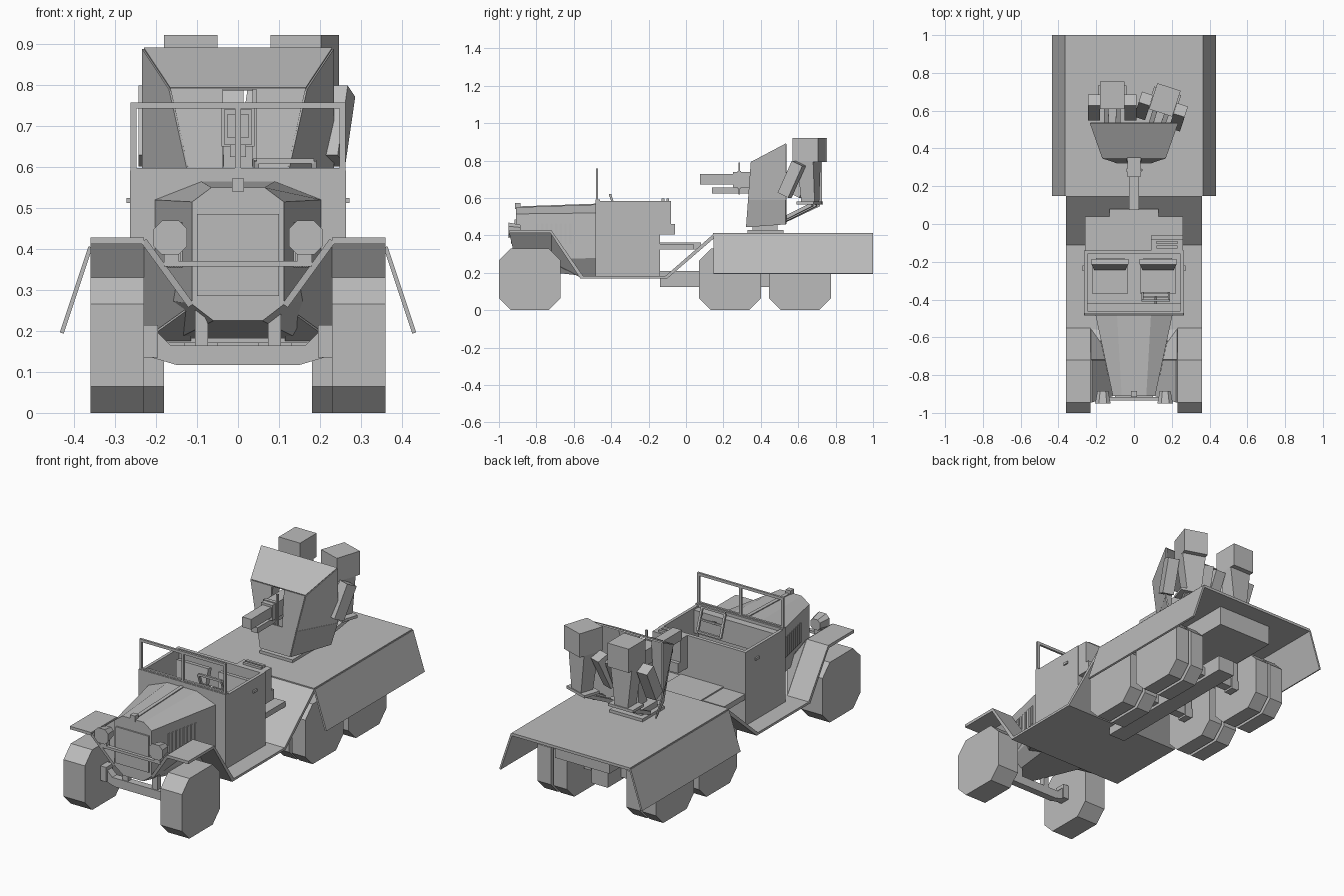
import bpy, bmesh, math
from mathutils import Vector, Matrix

grey = bpy.data.materials.new("plain_grey")
grey.diffuse_color = (0.5, 0.5, 0.5, 1)


def mesh(name, verts, faces):
    me = bpy.data.meshes.new(name)
    me.from_pydata([Vector(v) for v in verts], [], faces)
    bm = bmesh.new()
    bm.from_mesh(me)
    bmesh.ops.recalc_face_normals(bm, faces=bm.faces)
    bm.to_mesh(me)
    bm.free()
    me.materials.append(grey)
    ob = bpy.data.objects.new(name, me)
    bpy.context.collection.objects.link(ob)
    return ob


def loft(name, a, b):
    """Closed solid between two matching rings."""
    n = len(a)
    faces = [(i, (i + 1) % n, n + (i + 1) % n, n + i) for i in range(n)]
    faces += [tuple(range(n))[::-1], tuple(range(n, 2 * n))]
    return mesh(name, list(a) + list(b), faces)


def box(name, x0, x1, y0, y1, z0, z1):
    ring = lambda z: [(x0, y0, z), (x1, y0, z), (x1, y1, z), (x0, y1, z)]
    return loft(name, ring(z0), ring(z1))


def extrude_x(name, x0, x1, pts):
    return loft(name, [(x0, y, z) for y, z in pts], [(x1, y, z) for y, z in pts])


def extrude_y(name, y0, y1, pts):
    return loft(name, [(x, y0, z) for x, z in pts], [(x, y1, z) for x, z in pts])


def plate(name, pts, t=0.008):
    """Flat panel with thickness centred on the given corners."""
    p = [Vector(v) for v in pts]
    n = (p[1] - p[0]).cross(p[2] - p[0]).normalized() * t / 2
    return loft(name, [v - n for v in p], [v + n for v in p])


def bar(name, a, b, w, d):
    """Rectangular bar from a to b, w across x, d deep."""
    a, b = Vector(a), Vector(b)
    ax = (b - a).normalized()
    u = (Vector((1, 0, 0)) - ax * ax.x).normalized()
    v = ax.cross(u)
    ring = lambda c: [c + u * sx * w / 2 + v * sy * d / 2 for sx, sy in ((-1, -1), (1, -1), (1, 1), (-1, 1))]
    return loft(name, ring(a), ring(b))


def octagon(cy, cz, r, c):
    return [(cy + a, cz + b) for a, b in ((-r + c, -r), (r - c, -r), (r, -r + c), (r, r - c),
                                          (r - c, r), (-r + c, r), (-r, r - c), (-r, -r + c))]


def wheel(name, x0, x1, cy):
    extrude_x(name, x0, x1, octagon(cy, 0.165, 0.165, 0.064))


# Chassis, floor and sloped panel up to the bed
box("floor", -0.36, 0.36, -0.565, -0.11, 0.17, 0.183)
extrude_x("rear_slope", -0.36, 0.36, [(-0.125, 0.17), (-0.10, 0.17), (0.15, 0.385), (0.15, 0.41)])
box("chassis_beam", -0.05, 0.05, -0.14, 0.75, 0.125, 0.21)
box("rear_shelf", -0.26, 0.26, -0.14, 0.04, 0.325, 0.355)
box("rear_locker", -0.13, 0.13, -0.14, 0.08, 0.325, 0.362)

# Bed with flared side panels
box("bed", -0.36, 0.36, 0.145, 1.0, 0.397, 0.412)
box("bed_underframe", -0.165, 0.165, 0.17, 0.9, 0.29, 0.40)
for s in (-1, 1):
    plate("bed_side", [(s * 0.36, 0.147, 0.405), (s * 0.36, 1, 0.405), (s * 0.43, 1, 0.195), (s * 0.43, 0.147, 0.195)], 0.01)

# Wheels, rear axles and front axle
for s in (-1, 1):
    wheel("front_wheel", s * 0.23, s * 0.36, -0.835)
    for cy in (0.235, 0.61):
        wheel("rear_inner_wheel", s * 0.18, s * 0.262, cy)
        wheel("rear_outer_wheel", s * 0.278, s * 0.36, cy)
for cy in (0.235, 0.61):
    box("rear_axle", -0.3, 0.3, cy - 0.025, cy + 0.025, 0.14, 0.19)
    for s in (-1, 1):
        box("axle_hanger", s * 0.13, s * 0.17, cy - 0.03, cy + 0.03, 0.13, 0.3)
extrude_y("front_axle", -0.855, -0.815, [(-0.15, 0.117), (0.15, 0.117), (0.21, 0.135), (0.21, 0.21),
                                         (0.165, 0.165), (-0.165, 0.165), (-0.21, 0.21), (-0.21, 0.135)])
for s in (-1, 1):
    box("axle_end", s * 0.195, s * 0.235, -0.865, -0.805, 0.135, 0.215)
    box("axle_post", s * 0.073, s * 0.105, -0.85, -0.82, 0.16, 0.27)

# Front fenders and inner aprons
for s in (-1, 1):
    extrude_x("fender", s * 0.23, s * 0.36, [(-0.945, 0.412), (-0.945, 0.428), (-0.72, 0.428), (-0.55, 0.183),
                                             (-0.565, 0.17), (-0.725, 0.412)])
    plate("apron", [(s * 0.23, -0.945, 0.42), (s * 0.23, -0.72, 0.42), (s * 0.115, -0.72, 0.262), (s * 0.115, -0.91, 0.262)], 0.016)
    plate("apron_rear", [(s * 0.23, -0.72, 0.42), (s * 0.23, -0.56, 0.18), (s * 0.115, -0.72, 0.262)], 0.01)
    plate("apron_foot", [(s * 0.23, -0.56, 0.178), (s * 0.115, -0.56, 0.178), (s * 0.115, -0.72, 0.262)], 0.01)

# Hood tapering to the grille
def section(y, half):
    return [(x, y, z) for x, z in half] + [(-x, y, z) for x, z in reversed(half)]

nose = section(-0.91, [(0.065, 0.55), (0.112, 0.515), (0.112, 0.265), (0.06, 0.225)])
loft("hood", nose, section(-0.475, [(0.09, 0.565), (0.205, 0.52), (0.205, 0.28), (0.16, 0.175)]))
box("grille", -0.1, 0.1, -0.918, -0.905, 0.285, 0.485)
box("radiator_cap", -0.015, 0.015, -0.915, -0.885, 0.54, 0.572)
bar("hood_hinge", (0, -0.9, 0.552), (0, -0.475, 0.567), 0.02, 0.006)
for s in (-1, 1):
    for i in range(8):
        y = -0.8 + i * 0.025
        x = 0.112 + (y + 0.91) / 0.435 * 0.093
        box("louver", s * (x - 0.01), s * (x + 0.005), y, y + 0.012, 0.355, 0.465)

# Headlights on a cross bar
box("lamp_bar", -0.18, 0.18, -0.935, -0.915, 0.357, 0.371)
for s in (-1, 1):
    lamp = octagon(s * 0.165, 0.428, 0.041, 0.02)
    loft("headlight", [(x, -0.95, z) for x, z in lamp],
         [(s * 0.165 + (x - s * 0.165) * 0.7, -0.885, 0.428 + (z - 0.428) * 0.7) for x, z in lamp])
    box("lamp_stalk", s * 0.145, s * 0.18, -0.935, -0.905, 0.365, 0.40)

# Open cab
for s in (-1, 1):
    box("cab_side", s * 0.247, s * 0.264, -0.475, -0.14, 0.18, 0.585)
    box("door_handle", s * 0.262, s * 0.272, -0.25, -0.22, 0.512, 0.525)
    plate("seat_back", [(s * 0.03, -0.2, 0.55), (s * 0.225, -0.2, 0.55), (s * 0.21, -0.23, 0.35), (s * 0.045, -0.23, 0.35)], 0.03)
    box("seat", s * 0.035, s * 0.22, -0.37, -0.2, 0.3, 0.35)
    box("seat_base", s * 0.05, s * 0.2, -0.35, -0.18, 0.18, 0.3)
box("cab_back", -0.25, 0.25, -0.16, -0.14, 0.18, 0.585)
box("cab_front", -0.264, 0.264, -0.485, -0.46, 0.18, 0.592)
box("dashboard", -0.25, 0.25, -0.465, -0.42, 0.45, 0.575)

# Windshield frame
box("windshield_top", -0.262, 0.262, -0.482, -0.47, 0.743, 0.758)
box("windshield_bottom", -0.262, 0.262, -0.482, -0.47, 0.585, 0.598)
for x in (-0.255, 0, 0.255):
    box("windshield_post", x - 0.007, x + 0.007, -0.482, -0.47, 0.59, 0.75)

# Steering wheel and column
rim = [Vector((0.115 + a * 0.07, -0.385 - b * 0.02, 0.555 + b * 0.06)) for a, b in ((-1, -1), (1, -1), (1, 1), (-1, 1))]
for i in (0, 2):
    p, q = rim[i], rim[i + 1]
    box("steering_rim", min(p.x, q.x), max(p.x, q.x), p.y - 0.006, p.y + 0.006, p.z - 0.006, p.z + 0.006)
for i in (1, 3):
    bar("steering_rim_side", rim[i], rim[(i + 1) % 4], 0.012, 0.012)
bar("steering_column", (0.115, -0.385, 0.555), (0.115, -0.45, 0.52), 0.015, 0.015)
box("steering_spoke", 0.045, 0.185, -0.389, -0.381, 0.55, 0.56)

# Equipment box behind the cab
box("equipment_box", 0.09, 0.26, -0.14, -0.08, 0.405, 0.585)
box("equipment_step", 0.09, 0.26, -0.14, -0.06, 0.405, 0.46)
for z in (0, 1):
    box("equipment_lid", 0.12, 0.23, -0.13 + z * 0.025, -0.115 + z * 0.025, 0.58, 0.597)

# Gun mount
box("mount_base", -0.1, 0.1, 0.33, 0.52, 0.41, 0.428)
box("mount_ring", -0.075, 0.075, 0.355, 0.49, 0.425, 0.46)
box("mount_post", -0.035, 0.035, 0.39, 0.46, 0.45, 0.66)

# Gun shield: slotted front, wings and sloped top
def front(x, z):
    return (x, 0.325 + (z - 0.445) / 0.345 * 0.025, z)

for s in (-1, 1):
    plate("shield_front", [front(s * 0.037, 0.79), front(s * 0.165, 0.79), front(s * 0.12, 0.59), front(s * 0.037, 0.59)])
    plate("shield_wing", [(s * 0.165, 0.35, 0.79), (s * 0.23, 0.535, 0.888), (s * 0.23, 0.535, 0.59), (s * 0.12, 0.335, 0.59)])
    plate("shield_wing_lower", [(s * 0.12, 0.335, 0.59), (s * 0.23, 0.535, 0.59), (s * 0.19, 0.535, 0.46), (s * 0.09, 0.325, 0.445)])
plate("shield_front_lower", [front(-0.12, 0.59), front(0.12, 0.59), front(0.09, 0.445), front(-0.09, 0.445)])
plate("shield_top", [(-0.165, 0.35, 0.79), (0.165, 0.35, 0.79), (0.23, 0.535, 0.888), (-0.23, 0.535, 0.888)])

# Gun
box("gun_jacket", -0.027, 0.027, 0.075, 0.26, 0.672, 0.728)
box("gun_recoil_tube", -0.02, 0.02, 0.14, 0.36, 0.625, 0.655)
box("gun_breech", -0.034, 0.034, 0.25, 0.5, 0.655, 0.74)
box("gun_collar", -0.04, 0.04, 0.275, 0.295, 0.65, 0.745)
box("gun_sight", 0.035, 0.045, 0.28, 0.29, 0.62, 0.79)

# Two blocky crew members on seats
def crew(x, y, turn):
    m = Matrix.Translation((x, y, 0)) @ Matrix.Rotation(math.radians(turn), 4, 'Z')
    parts = [box("crew_head", -0.065, 0.065, -0.072, 0.072, 0.792, 0.922),
             loft("crew_torso", [(-0.04, -0.03, 0.58), (0.04, -0.03, 0.58), (0.04, 0.045, 0.58), (-0.04, 0.045, 0.58)],
                  [(-0.065, -0.045, 0.795), (0.065, -0.045, 0.795), (0.065, 0.045, 0.795), (-0.065, 0.045, 0.795)]),
             box("crew_seat", -0.075, 0.075, -0.045, 0.05, 0.565, 0.58)]
    for s in (-1, 1):
        parts.append(bar("crew_arm", (s * 0.097, -0.025, 0.785), (s * 0.097, -0.105, 0.615), 0.062, 0.065))
        parts.append(bar("seat_support", (s * 0.035, 0.03, 0.565), (s * 0.03, -0.15, 0.48), 0.025, 0.02))
    for p in parts:
        p.data.transform(m)

crew(-0.115, 0.682, 0)
crew(0.163, 0.657, -18)
